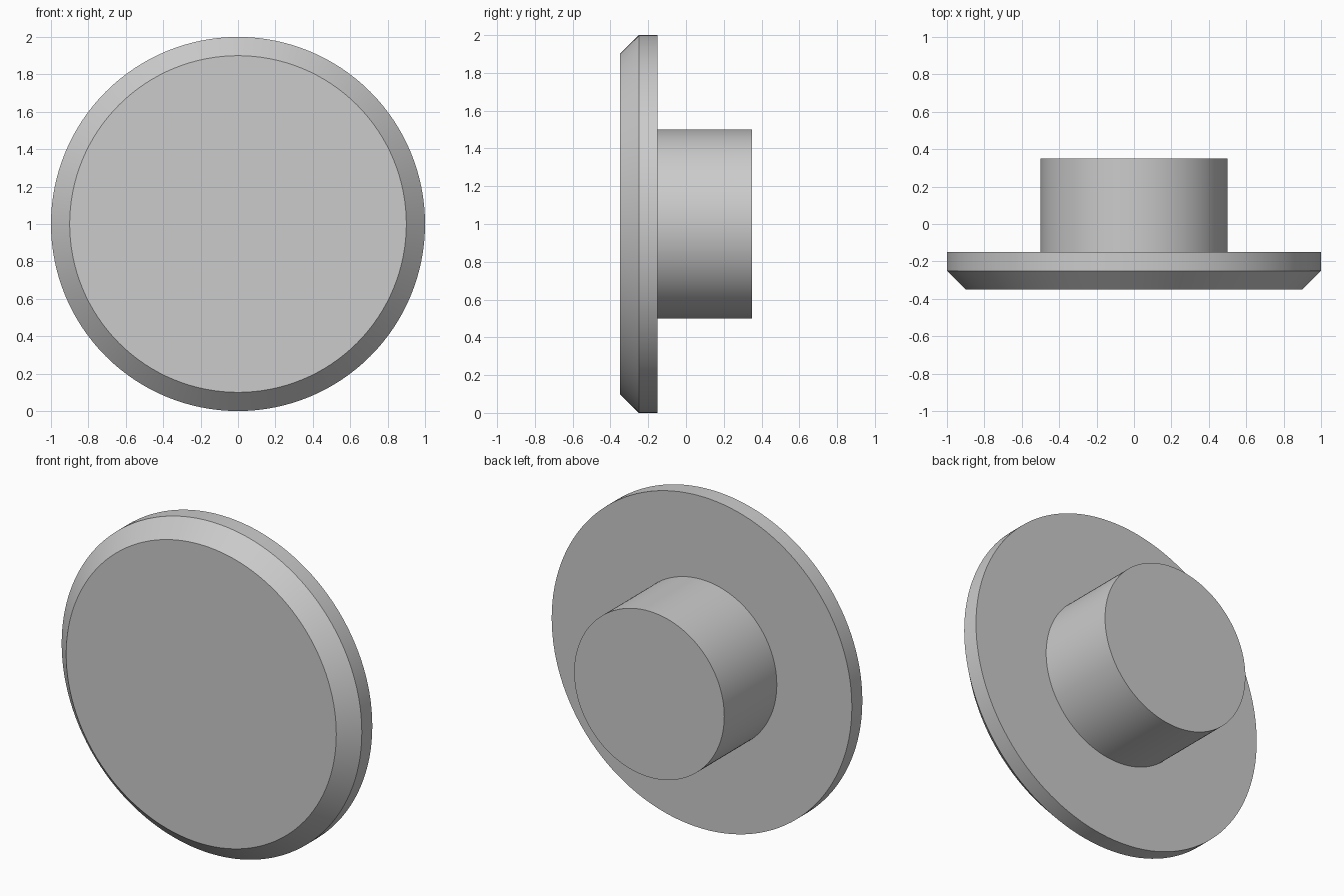
import bpy
import bmesh
import math

SEGMENTS = 128
CENTRE_Z = 1.0

default = bpy.data.objects.get("Cube")
if default:
    bpy.data.objects.remove(default, do_unlink=True)

# Single plain grey
grey = bpy.data.materials.new("light_grey")
grey.use_nodes = True
colour = (0.6, 0.6, 0.6, 1.0)
grey.diffuse_color = colour
grey.node_tree.nodes["Principled BSDF"].inputs["Base Color"].default_value = colour


def turned_part(name, profile):
    """Solid of revolution about the y axis from (radius, y) points, capped at both ends."""
    bm = bmesh.new()
    rings = []
    for radius, y in profile:
        angles = [math.tau * i / SEGMENTS for i in range(SEGMENTS)]
        rings.append([bm.verts.new((radius * math.cos(a), y, radius * math.sin(a)))
                      for a in angles])
    for lower, upper in zip(rings, rings[1:]):
        for i in range(SEGMENTS):
            j = (i + 1) % SEGMENTS
            bm.faces.new((lower[i], lower[j], upper[j], upper[i]))
    bm.faces.new(rings[0])
    bm.faces.new(rings[-1])
    bmesh.ops.recalc_face_normals(bm, faces=bm.faces)

    mesh = bpy.data.meshes.new(name)
    bm.to_mesh(mesh)
    bm.free()
    mesh.materials.append(grey)
    part = bpy.data.objects.new(name, mesh)
    part.location.z = CENTRE_Z
    bpy.context.collection.objects.link(part)

    bpy.ops.object.select_all(action="DESELECT")
    part.select_set(True)
    bpy.context.view_layer.objects.active = part
    bpy.ops.object.shade_smooth_by_angle(angle=math.radians(30))
    return part


# Round front plate with a chamfered front rim
turned_part("face_plate", [(0.9, -0.35), (1.0, -0.25), (1.0, -0.15)])

# Thick round stem behind the plate
turned_part("rear_stem", [(0.5, -0.16), (0.5, 0.35)])
